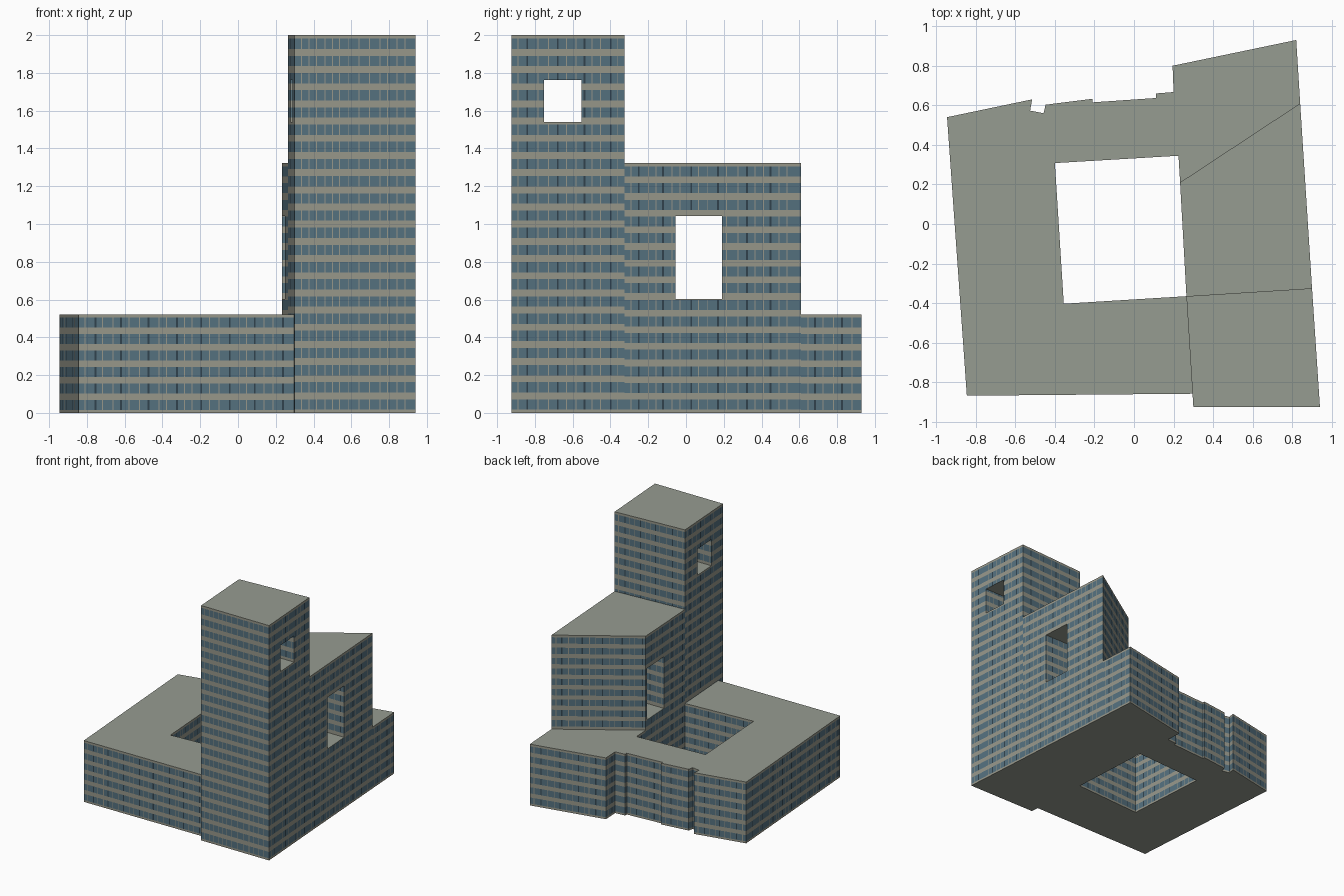
import bpy, bmesh, math, random
from mathutils import Vector

random.seed(4)
cube = bpy.data.objects.get("Cube")
if cube:
    bpy.data.objects.remove(cube, do_unlink=True)


def material(name, rgb):
    mat = bpy.data.materials.new(name)
    mat.use_nodes = True
    mat.diffuse_color = (*rgb, 1)
    mat.node_tree.nodes["Principled BSDF"].inputs["Base Color"].default_value = (*rgb, 1)
    return mat


ROOF, WALL, GLASS, DARK = range(4)
MATERIALS = [
    material("roof_grey", (0.305, 0.332, 0.283)),
    material("wall_beige_grey", (0.31, 0.31, 0.255)),
    material("window_blue", (0.09, 0.165, 0.213)),
    material("dark_slot", (0.03, 0.055, 0.075)),
]


def cut(bm, geom, point, normal):
    """Split the given geometry along a plane and return all pieces."""
    return bmesh.ops.bisect_plane(bm, geom=geom, dist=1e-6,
                                  plane_co=point, plane_no=normal)["geom"]


def paint_bands(bm, floor):
    """Slice the walls into storeys, each with one glazed strip."""
    top = max(v.co.z for v in bm.verts)
    low = min(v.co.z for v in bm.verts)
    for k in range(math.ceil(top / floor)):
        for part in (0.19, 0.79):
            z = (k + part) * floor
            if low + 0.002 < z < top - 0.002:
                cut(bm, bm.verts[:] + bm.edges[:] + bm.faces[:], (0, 0, z), (0, 0, 1))
    bm.normal_update()
    for f in bm.faces:
        if abs(f.normal.z) > 0.5:
            f.material_index = ROOF
        else:
            share = f.calc_center_median().z / floor % 1
            f.material_index = GLASS if 0.19 < share < 0.79 else WALL


def paint_mullions(bm, plain_front):
    """Split the glazed strips of every wall by pale and dark uprights."""
    walls = {}
    for f in bm.faces:
        if f.material_index == GLASS:
            n = f.normal
            key = (round(n.x, 2), round(n.y, 2), round(n.dot(f.verts[0].co), 2))
            walls.setdefault(key, []).append(f)
    for faces in walls.values():
        n = faces[0].normal.copy()
        along = Vector((-n.y, n.x, 0))
        reach = [along.dot(v.co) for f in faces for v in f.verts]
        start, end = min(reach), max(reach)
        if end - start < 0.1:
            continue
        # Uprights follow a pale, dark, pale rhythm with slight jitter
        uprights = []
        s, i = start + 0.035, 0
        while s < end - 0.02:
            dark = i % 3 == 1 and not (plain_front and n.y < -0.9)
            uprights.append((s, 0.005 if dark else 0.0025, DARK if dark else WALL))
            s += 0.048 + random.uniform(-0.012, 0.012)
            i += 1
        geom = list({e for f in faces for e in (*f.verts, *f.edges)}) + faces
        for s, half, _ in uprights:
            for edge in (s - half, s + half):
                geom = cut(bm, geom, along * edge, along)
        for f in geom:
            if isinstance(f, bmesh.types.BMFace):
                c = along.dot(f.calc_center_median())
                for s, half, colour in uprights:
                    if abs(c - s) < half:
                        f.material_index = colour


def block(name, outline, low, high, floor, plain_front=False):
    """Upright prism with storeys and window uprights."""
    bm = bmesh.new()
    base = bm.faces.new([bm.verts.new((x, y, low)) for x, y in outline])
    up = bmesh.ops.extrude_face_region(bm, geom=[base], use_keep_orig=True)["geom"]
    bmesh.ops.translate(bm, vec=(0, 0, high - low),
                        verts=[v for v in up if isinstance(v, bmesh.types.BMVert)])
    bmesh.ops.recalc_face_normals(bm, faces=bm.faces[:])
    paint_bands(bm, floor)
    paint_mullions(bm, plain_front)
    mesh = bpy.data.meshes.new(name)
    bm.to_mesh(mesh)
    bm.free()
    for mat in MATERIALS:
        mesh.materials.append(mat)
    obj = bpy.data.objects.new(name, mesh)
    bpy.context.collection.objects.link(obj)
    return obj


def pierce(obj, y0, y1, z0, z1, floor):
    """Cut a through opening from side to side, with glazed reveals."""
    cutter = block("opening_cutter", [(0, y0), (1.2, y0), (1.2, y1), (0, y1)], z0, z1, floor)
    cutter.hide_render = True
    mod = obj.modifiers.new("opening", "BOOLEAN")
    mod.operation = "DIFFERENCE"
    mod.solver = "EXACT"
    mod.object = cutter
    graph = bpy.context.evaluated_depsgraph_get()
    graph.update()
    mesh = bpy.data.meshes.new_from_object(obj.evaluated_get(graph))
    obj.modifiers.clear()
    obj.data = mesh
    bpy.data.objects.remove(cutter, do_unlink=True)


# Corners shared by the blocks
tower_back_left, tower_back_right = (0.265, -0.365), (0.90, -0.325)
middle_left, middle_right = (0.233, 0.21), (0.84, 0.61)

# Tall tower at the front corner
TOWER_FLOOR = 2.0 / 22
tower = block("tower", [(0.30, -0.925), (0.94, -0.925), tower_back_right, tower_back_left],
              0, 2.0, TOWER_FLOOR, plain_front=True)
pierce(tower, -0.753, -0.553, 1.54, 1.763, TOWER_FLOOR)

# Middle block with a slanted back
MIDDLE_FLOOR = 1.323 / 15
middle = block("middle_block", [tower_back_left, tower_back_right, middle_right, middle_left],
               0, 1.323, MIDDLE_FLOOR)
pierce(middle, -0.055, 0.19, 0.603, 1.042, MIDDLE_FLOOR)

# Low wing wrapped around the courtyard, with a stepped back
wing = [(-0.945, 0.54), (-0.845, -0.868), (0.296, -0.858), tower_back_left,
        (-0.355, -0.403), (-0.40, 0.308), (0.225, 0.345),
        middle_left, middle_right, (0.82, 0.93), (0.195, 0.80), (0.20, 0.667),
        (0.112, 0.66), (0.112, 0.637), (-0.21, 0.615), (-0.21, 0.633),
        (-0.447, 0.603), (-0.457, 0.56), (-0.525, 0.573), (-0.515, 0.63)]
block("courtyard_wing", wing, 0, 0.522, 0.522 / 6)
